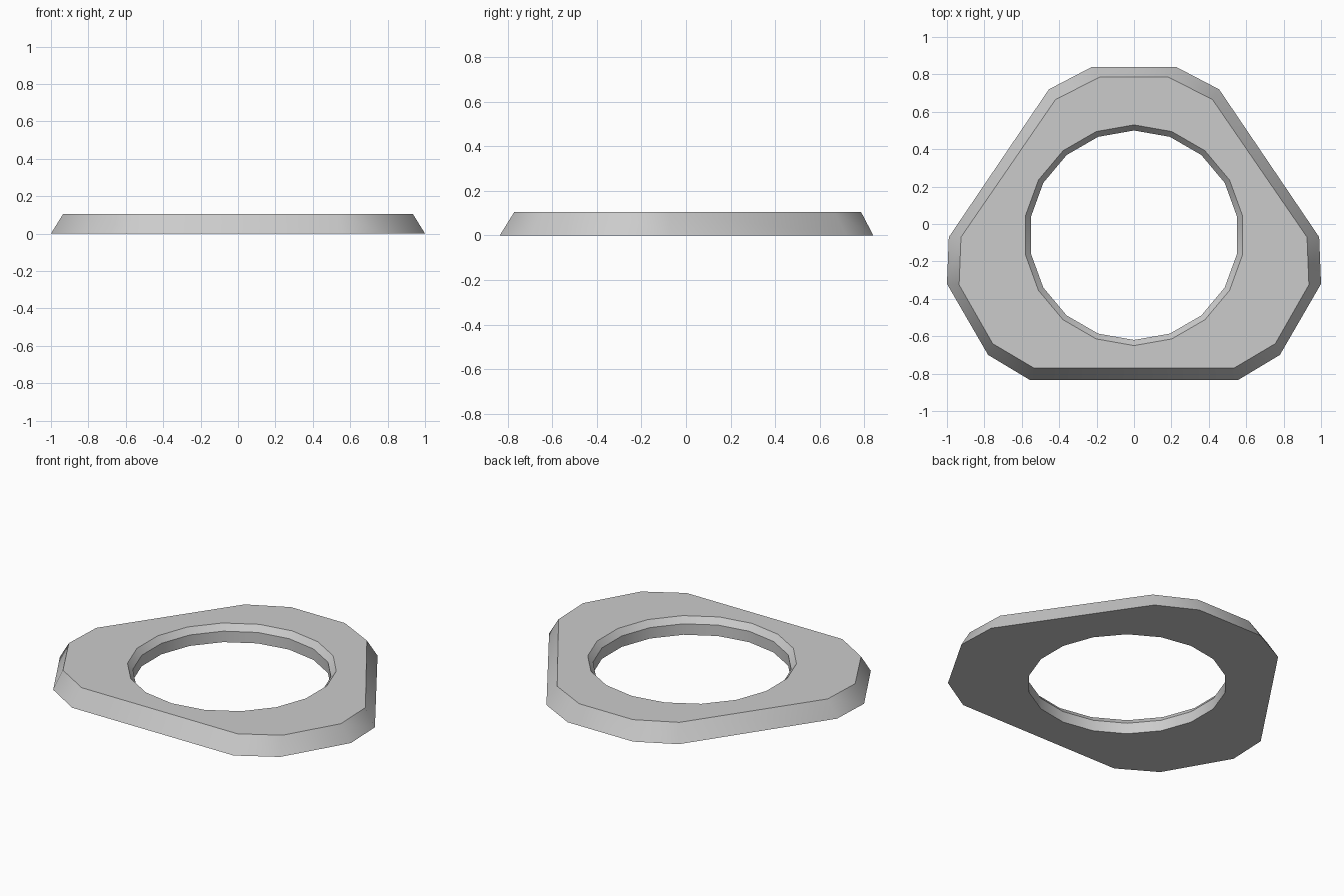
import bpy, bmesh
from math import sin, cos, radians, tau

cube = bpy.data.objects.get("Cube")
if cube:
    bpy.data.objects.remove(cube, do_unlink=True)

HEIGHT = 0.105
CHAMFER_Z = 0.068
HOLE_Y = -0.06
HOLE_SIDES = 18

# Right half of the outer outline, at the base and at the top
BASE = [(0.225, 0.84), (0.455, 0.72), (0.99, -0.07),
        (1.0, -0.32), (0.78, -0.70), (0.555, -0.835)]
TOP = [(0.185, 0.785), (0.42, 0.665), (0.925, -0.07),
       (0.935, -0.325), (0.755, -0.64), (0.535, -0.77)]

bm = bmesh.new()


def edge_loop(points, z):
    """Closed loop of vertices at one height."""
    verts = [bm.verts.new((x, y, z)) for x, y in points]
    edges = [bm.edges.new((v, verts[i - 1])) for i, v in enumerate(verts)]
    return verts, edges


def mirrored(half):
    return half + [(-x, y) for x, y in reversed(half)]


def circle(radius):
    angles = [tau * i / HOLE_SIDES for i in range(HOLE_SIDES)]
    return [(radius * sin(a), HOLE_Y + radius * cos(a)) for a in angles]


def wall(a, b):
    """Quads between two matching loops."""
    for i in range(len(a)):
        bm.faces.new((a[i - 1], a[i], b[i], b[i - 1]))


# Sloped outer wall
base_v, base_e = edge_loop(mirrored(BASE), 0)
top_v, top_e = edge_loop(mirrored(TOP), HEIGHT)
wall(base_v, top_v)

# Hole: straight wall with a chamfered upper rim
hole_v, hole_e = edge_loop(circle(0.56), 0)
mid_v, _ = edge_loop(circle(0.56), CHAMFER_Z)
rim_v, rim_e = edge_loop(circle(0.59), HEIGHT)
wall(hole_v, mid_v)
wall(mid_v, rim_v)

# Flat top and underside
bmesh.ops.triangle_fill(bm, edges=top_e + rim_e, normal=(0, 0, 1))
bmesh.ops.triangle_fill(bm, edges=base_e + hole_e, normal=(0, 0, -1))
bmesh.ops.recalc_face_normals(bm, faces=bm.faces[:])

mesh = bpy.data.meshes.new("ring_plate")
bm.to_mesh(mesh)
bm.free()

# Plain grey material
grey = bpy.data.materials.new("grey")
grey.use_nodes = True
color = (0.6, 0.6, 0.6, 1)
grey.diffuse_color = color
grey.node_tree.nodes["Principled BSDF"].inputs["Base Color"].default_value = color
mesh.materials.append(grey)

plate = bpy.data.objects.new("ring_plate", mesh)
bpy.context.collection.objects.link(plate)
bpy.ops.object.select_all(action="DESELECT")
plate.select_set(True)
bpy.context.view_layer.objects.active = plate
bpy.ops.object.shade_smooth_by_angle(angle=radians(36))
